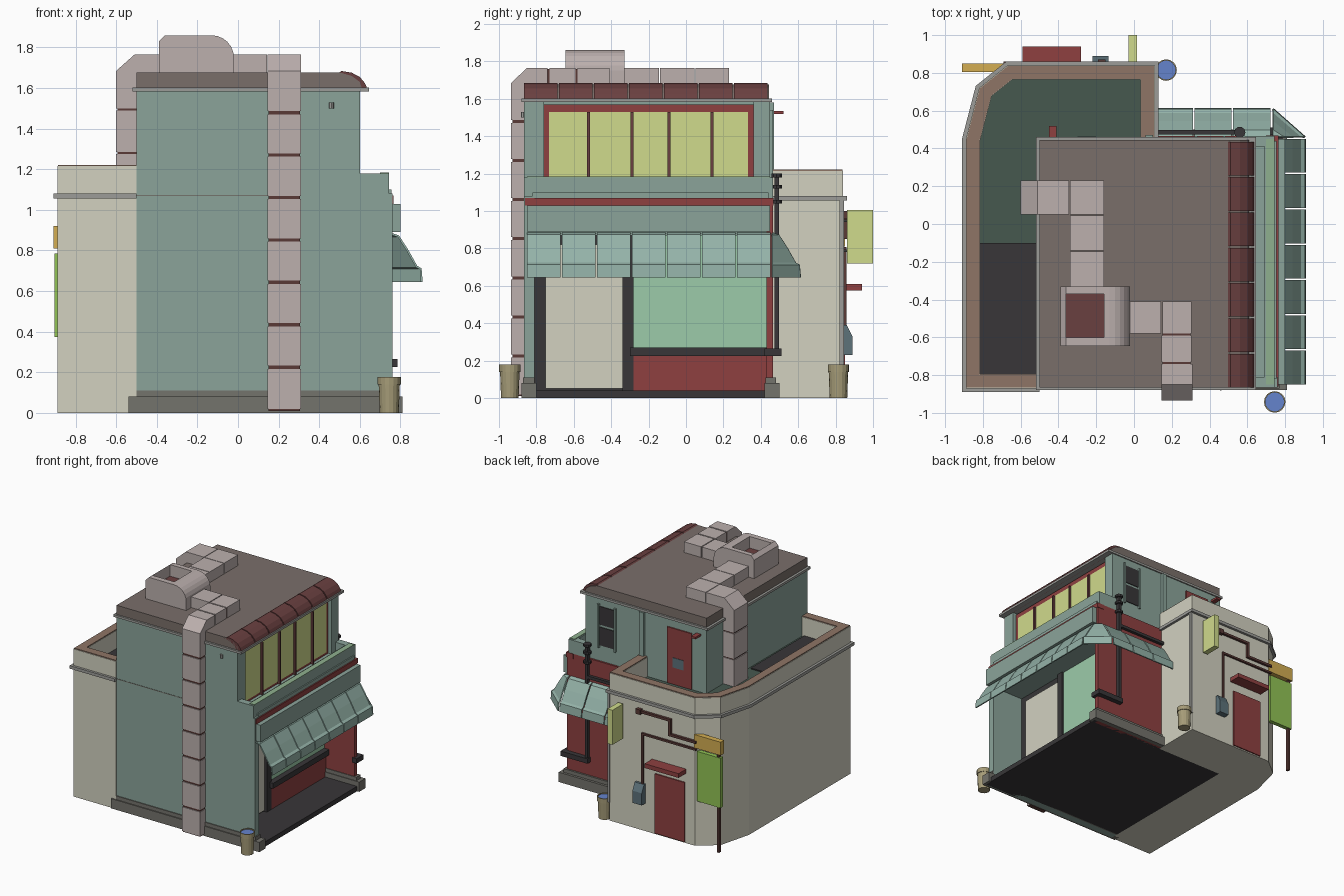
import bpy, bmesh, math
from mathutils import Vector

if "Cube" in bpy.data.objects:
    bpy.data.objects.remove(bpy.data.objects["Cube"])


def mat(name, hexcol):
    m = bpy.data.materials.new(name)
    c = [int(hexcol[i:i + 2], 16) / 255 for i in (0, 2, 4)]
    m.diffuse_color = [((v + 0.055) / 1.055) ** 2.4 for v in c] + [1]
    m.use_nodes = True
    m.node_tree.nodes["Principled BSDF"].inputs["Base Color"].default_value = m.diffuse_color
    return m


TEAL = mat("teal", "8BA49A"); AWN = mat("awning_teal", "94B2A8"); CREAM = mat("cream", "D2D1C0")
RED = mat("red", "8E4040"); BRICK = mat("tile_red", "6A4040"); BROWN = mat("roof_brown", "7A6F6A")
CAP = mat("cap_brown", "8F7566"); GREY = mat("trim_grey", "9C9C98"); STONE = mat("stone", "74736C")
DARK = mat("dark", "383638"); FLOOR = mat("terrace_green", "46584F"); DUCT = mat("duct", "BCB0AE")
YEL = mat("window_yellow", "D0DB8C"); GLASS = mat("shop_glass", "9CCBAA"); GREEN = mat("sign_green", "92C455")
GOLD = mat("sign_gold", "D3AE52"); KHAKI = mat("khaki", "A69C78"); BLUE = mat("water_blue", "6583CC")
SLATE = mat("slate", "5D727A"); MINT = mat("mint", "8FB08F"); RUST = mat("pipe_rust", "5A3A36")


def finish(name, bm, m):
    bmesh.ops.recalc_face_normals(bm, faces=bm.faces)
    me = bpy.data.meshes.new(name)
    bm.to_mesh(me)
    bm.free()
    me.materials.append(m)
    ob = bpy.data.objects.new(name, me)
    bpy.context.collection.objects.link(ob)
    return ob


def prism(name, pts, axis, a, b, m):
    """Extrude a 2D outline along an axis from a to b."""
    put = {'X': lambda u, v: (a, u, v), 'Y': lambda u, v: (u, a, v), 'Z': lambda u, v: (u, v, a)}[axis]
    bm = bmesh.new()
    f = bm.faces.new([bm.verts.new(put(*p)) for p in pts])
    r = bmesh.ops.extrude_face_region(bm, geom=[f])
    d = Vector([(b - a) * (axis == k) for k in 'XYZ'])
    bmesh.ops.translate(bm, vec=d, verts=[v for v in r['geom'] if isinstance(v, bmesh.types.BMVert)])
    return finish(name, bm, m)


def box(name, x0, x1, y0, y1, z0, z1, m):
    return prism(name, [(x0, y0), (x1, y0), (x1, y1), (x0, y1)], 'Z', z0, z1, m)


def pipe(name, pts, r, m):
    """Square pipe made of axis-aligned runs."""
    for p, q in zip(pts, pts[1:]):
        lim = [v for a, b in zip(p, q) for v in (min(a, b) - r, max(a, b) + r)]
        box(name, *lim, m)


def lathe(name, x, y, prof, m, n=16):
    """Round part from (radius, z) points."""
    bm = bmesh.new()
    rings = [[bm.verts.new((x + r * math.cos(i * math.tau / n), y + r * math.sin(i * math.tau / n), z))
              for i in range(n)] for r, z in prof]
    for A, B in zip(rings, rings[1:]):
        for i in range(n):
            bm.faces.new((A[i], A[(i + 1) % n], B[(i + 1) % n], B[i]))
    bm.faces.new(rings[0])
    bm.faces.new(rings[-1])
    return finish(name, bm, m)


def offset(path, d):
    """Mitred sideways offset of an open path."""
    out = []
    for i, p in enumerate(path):
        p = Vector(p)
        ns = []
        for j in (i - 1, i):
            if 0 <= j < len(path) - 1:
                t = (Vector(path[j + 1]) - Vector(path[j])).normalized()
                ns.append(Vector((t.y, -t.x)))
        n = sum(ns, Vector((0, 0))).normalized()
        out.append(tuple(p + n * d / n.dot(ns[0])))
    return out


# --- rear annex with faceted corner and parapet
edge = [(-0.5, -0.87), (-0.89, -0.87), (-0.89, 0.45), (-0.82, 0.72), (-0.67, 0.84), (0.11, 0.84), (0.11, 0.44)]


def band(name, d0, d1, z0, z1, m):
    prism(name, offset(edge, -d1) + offset(edge, -d0)[::-1], 'Z', z0, z1, m)


prism("annex_body", edge + [(-0.5, 0.44)], 'Z', 0, 1.05, CREAM)
band("annex_parapet", -0.075, 0, 1.04, 1.215, CREAM)
band("parapet_cap", -0.072, -0.004, 1.215, 1.222, CAP)
band("annex_cornice", -0.01, 0.02, 1.055, 1.08, GREY)
prism("terrace_floor", offset(edge, 0.07) + [(-0.5, 0.44)], 'Z', 1.05, 1.056, FLOOR)
box("terrace_mat", -0.82, -0.52, -0.8, -0.1, 1.05, 1.065, DARK)

# --- main building walls
box("main_body", -0.5, 0.46, -0.82, 0.45, 0.01, 1.59, TEAL)
box("upper_body", 0.4, 0.55, -0.82, 0.45, 1.0, 1.59, TEAL)
prism("front_wall", [(-0.5, 0), (0.76, 0), (0.76, 1.08), (0.745, 1.08), (0.745, 1.18), (0.6, 1.18), (0.6, 1.59),
                     (-0.5, 1.59)], 'Y', -0.865, -0.81, TEAL)
box("wall_seam", -0.5, 0.145, -0.867, -0.86, 1.068, 1.074, STONE)
box("back_wall_red", 0.11, 0.76, 0.43, 0.465, 0, 1.07, RED)
for y0, y1 in ((-0.85, -0.76), (0.36, 0.45)):
    box("upper_corner_post", 0.5, 0.6, y0, y1, 1.05, 1.59, TEAL)
lathe("wall_knob", 0.46, -0.87, [(0.012, 1.5), (0.012, 1.53)], GREY, 8)

# --- plinth
box("front_plinth", -0.54, 0.81, -0.88, -0.8, 0, 0.08, STONE)
box("front_plinth_band", -0.5, 0.77, -0.872, -0.81, 0.08, 0.11, STONE)
box("back_plinth", 0.11, 0.81, 0.42, 0.5, 0, 0.08, STONE)
box("back_plinth_band", 0.11, 0.78, 0.425, 0.48, 0.08, 0.11, STONE)
box("shop_floor", -0.5, 0.79, -0.86, 0.46, 0, 0.04, DARK)

# --- recessed shop front
box("shop_frame", 0.44, 0.47, -0.82, 0.44, 0.04, 0.88, DARK)
box("shop_door", 0.46, 0.48, -0.75, -0.34, 0.05, 0.82, CREAM)
box("shop_post", 0.46, 0.5, -0.34, -0.28, 0.04, 0.88, DARK)
box("shop_window", 0.46, 0.485, -0.3, 0.43, 0.27, 0.87, GLASS)
box("shop_counter", 0.46, 0.5, -0.28, 0.43, 0.04, 0.23, RED)
box("shop_sill", 0.46, 0.53, -0.3, 0.43, 0.225, 0.27, DARK)
pipe("back_sill", [(0.765, 0.44, 0.245), (0.765, 0.49, 0.245), (0.56, 0.49, 0.245)], 0.02, DARK)

# --- balcony over the shop
box("balcony_slab", 0.45, 0.755, -0.82, 0.44, 0.87, 1.1, TEAL)
box("balcony_red_band", 0.7, 0.765, -0.86, 0.468, 1.03, 1.07, RED)
box("balcony_front_parapet", 0.69, 0.745, -0.86, 0.46, 1.07, 1.18, TEAL)
box("balcony_back_parapet", 0.56, 0.745, 0.41, 0.465, 1.07, 1.18, TEAL)
box("balcony_cap", 0.7, 0.745, -0.85, 0.45, 1.178, 1.185, MINT)
box("sign_board", 0.75, 0.8, -0.85, 0.45, 0.89, 1.03, TEAL)

# --- upper window strip
box("window_frame", 0.54, 0.57, -0.76, 0.36, 1.08, 1.57, RED)
cuts = [-0.74, -0.52, -0.29, -0.09, 0.14, 0.34]
for a, b in zip(cuts, cuts[1:]):
    box("window_pane", 0.565, 0.574, a + 0.008, b - 0.008, 1.12, 1.53, YEL)
for y in cuts[1:-1]:
    box("window_mullion", 0.56, 0.59, y - 0.008, y + 0.008, 1.1, 1.53, BRICK)

# --- awning panels wrapping the corner
prof = [(0, 0.88), (0.03, 0.87), (0.075, 0.8), (0.12, 0.72), (0.14, 0.71), (0.145, 0.645)]


def awning(name, fa, fb):
    bm = bmesh.new()
    rows = [(bm.verts.new((*fa(d), z)), bm.verts.new((*fb(d), z))) for d, z in prof]
    for (a, b), (c, e) in zip(rows, rows[1:]):
        bm.faces.new((a, b, e, c))
    ob = finish(name, bm, AWN)
    s = ob.modifiers.new("thickness", 'SOLIDIFY')
    s.thickness, s.offset = 0.01, 0


for i in range(7):
    y0 = -0.85 + i * 0.187
    awning("awning_side", lambda d: (0.76 + d, y0), lambda d: (0.76 + d, y0 + 0.179))
for i in range(3):
    x0 = 0.115 + i * 0.205
    awning("awning_back", lambda d: (x0, 0.465 + d), lambda d: (x0 + 0.197, 0.465 + d))
awning("awning_corner", lambda d: (0.76 + d, 0.46), lambda d: (0.735, 0.465 + d))

# --- roof with tiled curved edge
box("roof_rim", -0.52, 0.645, -0.88, 0.46, 1.583, 1.602, GREY)
prism("roof_slab", [(-0.5, 1.6), (-0.5, 1.677), (0.5, 1.677), (0.56, 1.66), (0.6, 1.63), (0.61, 1.6)],
      'Y', -0.865, 0.445, BROWN)
tile = [(0.51, 1.684), (0.56, 1.676), (0.6, 1.655), (0.625, 1.625), (0.635, 1.602)]
for i in range(7):
    y0 = -0.865 + i * 0.187
    prism("roof_tile", tile + [(u - 0.035, v - 0.02) for u, v in tile[::-1]], 'Y', y0, y0 + 0.178, BRICK)

# --- front air duct, climbing the wall and turning over the roof
zs = [0.01] + [0.225 + 0.209 * i for i in range(7)]
box("duct_front_joints", 0.15, 0.305, -0.928, -0.85, 0.01, 1.6, RUST)
for a, b in zip(zs, zs[1:]):
    box("duct_front", 0.145, 0.31, -0.935, -0.85, a + 0.008, b - 0.008, DUCT)
prism("duct_front_elbow", [(-0.935, 1.487), (-0.935, 1.685), (-0.85, 1.765), (-0.74, 1.765), (-0.74, 1.68),
                           (-0.86, 1.68), (-0.86, 1.487)], 'X', 0.145, 0.31, DUCT)
box("duct_roof_joints", 0.15, 0.3, -0.75, -0.5, 1.67, 1.758, RUST)
box("duct_roof_run", 0.145, 0.305, -0.73, -0.59, 1.67, 1.765, DUCT)
box("duct_roof_corner", 0.15, 0.305, -0.58, -0.41, 1.67, 1.765, DUCT)
box("duct_roof_link", -0.03, 0.143, -0.58, -0.41, 1.67, 1.765, DUCT)

# --- roof fan housing with opening
arc = [(-0.13 + 0.11 * math.sin(t * math.pi / 12), 1.75 + 0.11 * math.cos(t * math.pi / 12)) for t in range(7)]
fan = prism("fan_housing", [(-0.02, 1.67), (-0.39, 1.67), (-0.39, 1.83), (-0.36, 1.86)] + arc, 'Y', -0.645, -0.33, DUCT)
cut = box("fan_cutter", -0.36, -0.16, -0.6, -0.37, 1.76, 1.95, DARK)
cut.hide_render = True
cut.display_type = 'WIRE'
bo = fan.modifiers.new("opening", 'BOOLEAN')
bo.operation, bo.object, bo.solver = 'DIFFERENCE', cut, 'EXACT'
bpy.context.view_layer.objects.active = fan
bpy.ops.object.modifier_apply(modifier=bo.name)
bpy.data.objects.remove(cut)
box("fan_inside", -0.36, -0.16, -0.6, -0.37, 1.755, 1.765, BRICK)

# --- second duct, over the roof and down to the terrace
for y0, y1 in ((-0.34, -0.145), (-0.14, 0.045), (0.05, 0.23)):
    box("duct_back_run", -0.34, -0.16, y0, y1, 1.67, 1.765, DUCT)
box("duct_back_link", -0.505, -0.345, 0.05, 0.23, 1.67, 1.765, DUCT)
prism("duct_back_elbow", [(-0.51, 1.765), (-0.6, 1.685), (-0.6, 1.5), (-0.49, 1.5), (-0.49, 1.765)], 'Y', 0.05, 0.23, DUCT)
for z0, z1 in ((1.05, 1.275), (1.285, 1.49)):
    box("duct_back_drop", -0.6, -0.49, 0.05, 0.23, z0, z1, DUCT)
box("duct_back_joints", -0.593, -0.49, 0.057, 0.223, 1.1, 1.6, RUST)

# --- upper back wall: window, door and small hood
for z0, z1 in ((1.2, 1.35), (1.37, 1.52)):
    box("back_window_pane", 0.33, 0.47, 0.445, 0.456, z0, z1, DARK)
for x in (0.32, 0.47):
    box("back_window_jamb", x, x + 0.015, 0.44, 0.465, 1.18, 1.54, TEAL)
box("terrace_door", -0.37, -0.15, 0.44, 0.46, 1.06, 1.52, RED)
box("terrace_door_pane", -0.3, -0.2, 0.455, 0.464, 1.2, 1.28, SLATE)
box("terrace_door_hood", -0.45, -0.41, 0.44, 0.52, 1.518, 1.535, RED)
box("terrace_pilaster", 0.06, 0.1, 0.44, 0.47, 1.05, 1.58, TEAL)

# --- annex back wall: door, hood, meter box, pipes
box("annex_door", -0.58, -0.31, 0.83, 0.85, 0.01, 0.5, RED)
box("annex_door_hood", -0.59, -0.28, 0.83, 0.94, 0.575, 0.61, RED)
prism("meter_box", [(0.83, 0.23), (0.89, 0.23), (0.89, 0.33), (0.86, 0.39), (0.83, 0.39)], 'X', -0.22, -0.135, SLATE)
Y = 0.85
pipe("wall_pipe_upper", [(-0.17, Y, 0.98), (-0.45, Y, 0.98), (-0.45, Y, 0.86), (-0.68, Y, 0.86)], 0.01, RUST)
pipe("wall_pipe_meter", [(-0.2, Y, 0.37), (-0.2, Y, 0.8), (-0.68, Y, 0.8)], 0.008, RUST)
box("pipe_outlet", -0.19, -0.15, 0.83, 0.87, 0.96, 1.0, RUST)
box("corner_drain", 0.105, 0.125, 0.82, 0.845, 0.15, 1.08, GREY)

# --- hanging signs
box("sign_gold", -0.91, -0.67, 0.805, 0.85, 0.81, 0.92, GOLD)
box("sign_green", -0.905, -0.69, 0.81, 0.845, 0.375, 0.785, GREEN)
box("sign_pole", -0.89, -0.87, 0.815, 0.84, 0, 0.92, RUST)
box("sign_blade", -0.03, 0.015, 0.86, 1.0, 0.72, 1.005, YEL)
for z in (0.78, 0.94):
    box("sign_blade_bracket", -0.015, 0.0, 0.83, 0.87, z, z + 0.015, DARK)

# --- black drain pipes on the red wall
pipe("black_downpipe", [(0.56, 0.485, 1.17), (0.56, 0.485, 0.25)], 0.013, DARK)
pipe("black_cross_pipe", [(0.12, 0.485, 0.93), (0.56, 0.485, 0.93)], 0.012, DARK)
for z in (1.04, 1.12, 1.18):
    lathe("black_pipe_collar", 0.56, 0.485, [(0.03, z), (0.03, z + 0.02)], DARK, 10)

# --- water barrels
for x, y in ((0.17, 0.815), (0.745, -0.942)):
    lathe("barrel", x, y, [(0.047, 0), (0.052, 0.14), (0.057, 0.14), (0.057, 0.178), (0.05, 0.178), (0.05, 0.165)], KHAKI)
    lathe("barrel_water", x, y, [(0.05, 0.16), (0.05, 0.17)], BLUE)
